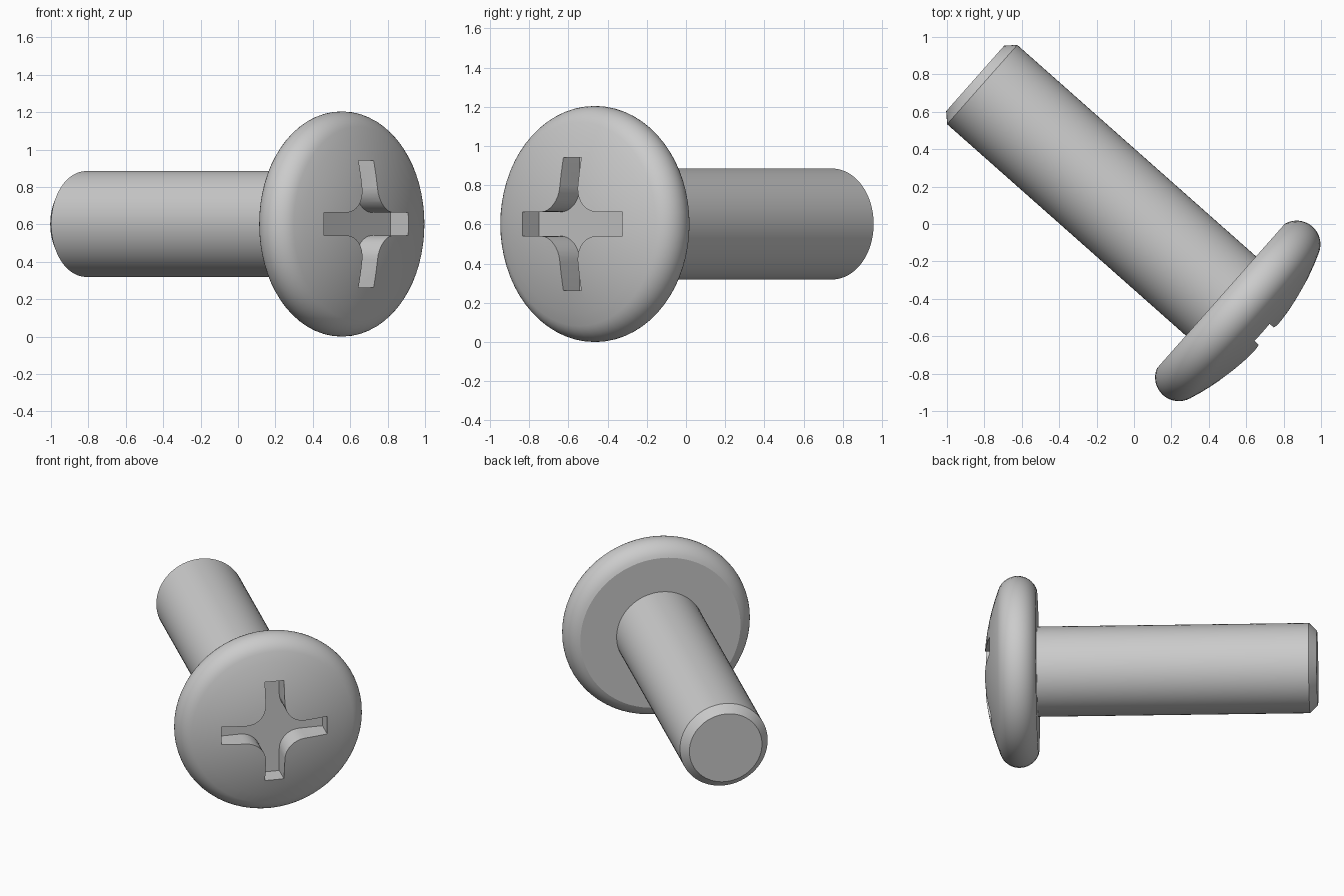
import bpy, bmesh
from math import sin, cos, asin, radians, pi
from mathutils import Matrix, Vector

if "Cube" in bpy.data.objects:
    bpy.data.objects.remove(bpy.data.objects["Cube"])

# Screw frame: local z runs along the axis towards the driven face, local y is world up
axis = Vector((0.7487, -0.663, 0))
side = Vector((0.663, 0.7487, 0))
PLACE = Matrix.Translation((0.465, -0.385, 0.602)) @ Matrix(
    (side, (0, 0, 1), axis)).transposed().to_4x4()


def make_object(name, bm):
    bmesh.ops.recalc_face_normals(bm, faces=bm.faces)
    mesh = bpy.data.meshes.new(name)
    bm.to_mesh(mesh)
    bm.free()
    obj = bpy.data.objects.new(name, mesh)
    obj.matrix_world = PLACE
    bpy.context.collection.objects.link(obj)
    return obj


def revolve(name, profile, steps=64):
    bm = bmesh.new()
    verts = [bm.verts.new((r, 0, h)) for r, h in profile]
    edges = [bm.edges.new(pair) for pair in zip(verts, verts[1:])]
    bmesh.ops.spin(bm, geom=verts + edges, cent=(0, 0, 0), axis=(0, 0, 1),
                   angle=2 * pi, steps=steps)
    bmesh.ops.remove_doubles(bm, verts=bm.verts, dist=1e-5)
    return make_object(name, bm)


# Profile: chamfered tip, shank, flat underside, rounded rim, shallow dome
tube_r, tube_h, t = 0.475, 0.12, 0.127
top = 0.335
k = top - t - tube_h
D = (tube_r ** 2 + k ** 2) / (2 * k)
S = D + t
dome_angle = asin(tube_r / D)
start, end = radians(-71), pi / 2 - dome_angle
profile = [(0, -1.755), (0.234, -1.755), (0.283, -1.705), (0.283, tube_h + t * sin(start))]
for i in range(17):
    a = start + (end - start) * i / 16
    profile.append((tube_r + t * cos(a), tube_h + t * sin(a)))
for i in range(1, 9):
    a = dome_angle * (1 - i / 8)
    profile.append((S * sin(a), top - S + S * cos(a)))
screw = revolve("screw_body", profile)

# Cross-shaped recess cutter with filleted inner corners
w, length, f = 0.061, 0.34, 0.13
quarter = [Vector((length, w))]
for i in range(9):
    a = radians(-90 - 90 * i / 8)
    quarter.append(Vector((w + f + f * cos(a), w + f + f * sin(a))))
quarter.append(Vector((w, length)))
bm = bmesh.new()
outline = []
for q in range(4):
    turn = Matrix.Rotation(q * pi / 2, 2)
    outline += [bm.verts.new((*(turn @ p), 0.168)) for p in quarter]
face = bm.faces.new(outline)
lifted = bmesh.ops.extrude_face_region(bm, geom=[face])["geom"]
bmesh.ops.translate(bm, vec=(0, 0, 0.4),
                    verts=[v for v in lifted if isinstance(v, bmesh.types.BMVert)])
cutter = make_object("recess_cutter", bm)
cutter.hide_render = True

# Cut the recess and shade
cut = screw.modifiers.new("recess", 'BOOLEAN')
cut.operation = 'DIFFERENCE'
cut.solver = 'EXACT'
cut.object = cutter
bpy.context.view_layer.objects.active = screw
screw.select_set(True)
bpy.ops.object.modifier_apply(modifier=cut.name)
bpy.data.objects.remove(cutter)
bpy.ops.object.shade_smooth_by_angle(angle=radians(16))
